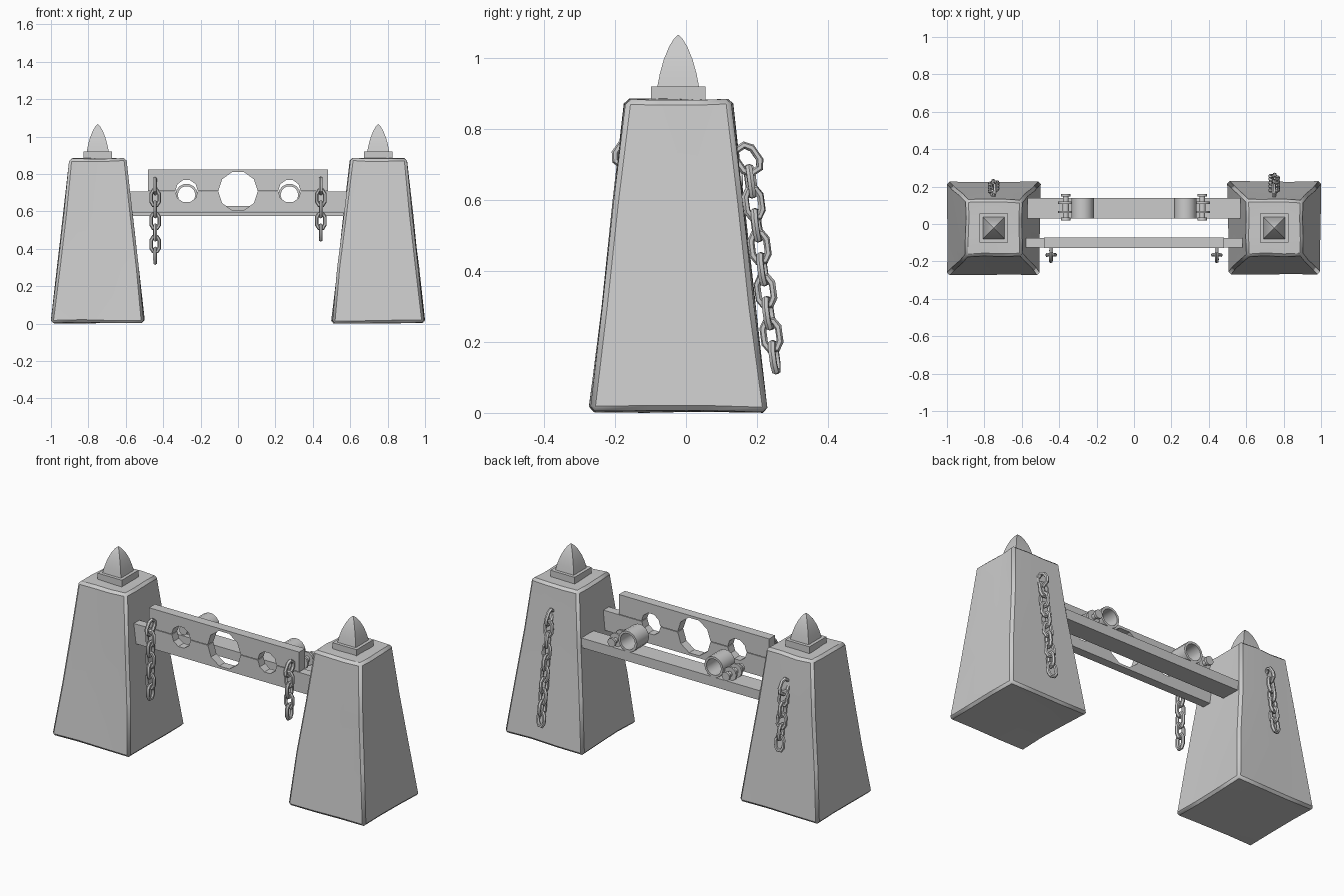
import bpy, bmesh, math, random
from mathutils import Vector, Matrix

if "Cube" in bpy.data.objects:
    bpy.data.objects.remove(bpy.data.objects["Cube"])

random.seed(4)
PY = -0.022  # pillar centre in y


def finish(name, bm, smooth=None):
    bmesh.ops.recalc_face_normals(bm, faces=bm.faces[:])
    me = bpy.data.meshes.new(name)
    bm.to_mesh(me)
    bm.free()
    ob = bpy.data.objects.new(name, me)
    bpy.context.collection.objects.link(ob)
    if smooth:
        bpy.ops.object.select_all(action='DESELECT')
        bpy.context.view_layer.objects.active = ob
        ob.select_set(True)
        bpy.ops.object.shade_smooth_by_angle(angle=math.radians(smooth))
    return ob


def bridge(bm, rings, closed=False):
    """Skin a list of vertex rings with quads."""
    n = len(rings[0])
    pairs = list(zip(rings, rings[1:])) + ([(rings[-1], rings[0])] if closed else [])
    for a, b in pairs:
        for i in range(n):
            j = (i + 1) % n
            bm.faces.new((a[i], a[j], b[j], b[i]))


def lathe_y(bm, profile, cx, cz, seg, closed=False):
    """Revolve (radius, y) points about an axis along y."""
    rings = [[bm.verts.new((cx + r * math.cos(2 * math.pi * i / seg), y,
                            cz + r * math.sin(2 * math.pi * i / seg)))
              for i in range(seg)] for r, y in profile]
    bridge(bm, rings, closed)
    if not closed:
        bm.faces.new(rings[0])
        bm.faces.new(rings[-1])


def square_stack(bm, cx, cy, levels):
    """Square cross-sections (half width, z) stacked upwards."""
    rings = [[bm.verts.new((cx + sx * h, cy + sy * h, z))
              for sx, sy in ((-1, -1), (1, -1), (1, 1), (-1, 1))] for h, z in levels]
    bridge(bm, rings)
    bm.faces.new(rings[0])
    bm.faces.new(rings[-1])


def board(name, x, z0, z1, y0, y1, holes=(), edge='top'):
    """Plank whose top or bottom edge has half-round cutouts (centre x, radius)."""
    pts = []
    for cx, r in holes:
        for i in range(6):
            a = math.pi - math.pi * i / 5
            dz = r * math.sin(a)
            pts.append((cx + r * math.cos(a), z1 - dz if edge == 'top' else z0 + dz))
    if edge == 'top':
        outline = [(x, z1), (x, z0), (-x, z0), (-x, z1)] + pts
    else:
        outline = [(x, z0), (x, z1), (-x, z1), (-x, z0)] + pts
    bm = bmesh.new()
    f = bm.faces.new([bm.verts.new((px, y0, pz)) for px, pz in outline])
    ext = bmesh.ops.extrude_face_region(bm, geom=[f])['geom']
    bmesh.ops.translate(bm, vec=(0, y1 - y0, 0),
                        verts=[v for v in ext if isinstance(v, bmesh.types.BMVert)])
    return finish(name, bm)


def add_link(bm, matrix, w=0.022, h=0.039, r=0.0105):
    """Eight-cornered chain link lying in its local yz plane."""
    path = [(w, h * .5), (w * .5, h), (-w * .5, h), (-w, h * .5),
            (-w, -h * .5), (-w * .5, -h), (w * .5, -h), (w, -h * .5)]
    rings = []
    for y, z in path:
        out = Vector((0, y / w, z / h)).normalized()
        rings.append([bm.verts.new(matrix @ (Vector((0, y, z))
                      + out * r * math.cos(k * math.pi / 3)
                      + Vector((r * math.sin(k * math.pi / 3), 0, 0))))
                      for k in range(6)])
    bridge(bm, rings, True)


def chain(name, x, y, z_top, count, slope, side, jitter):
    """Hanging chain: tilted hook link, then links alternating by 90 degrees."""
    bm = bmesh.new()
    lean = math.atan(slope)
    for i in range(count):
        z = z_top - 0.05 - 0.062 * i
        pos = Vector((x, y + side * slope * 0.062 * i, z))
        tilt = side * (0.6 if i == 0 else lean)
        twist = (i % 2) * math.pi / 2 + random.uniform(-jitter, jitter)
        m = (Matrix.Translation(pos) @ Matrix.Rotation(tilt, 4, 'X')
             @ Matrix.Rotation(twist, 4, 'Z'))
        add_link(bm, m, w=0.028 if i == 0 else 0.022)
    return finish(name, bm, 35)


for s, side in ((-1, "left"), (1, "right")):
    # Rough tapered stone pillar
    bm = bmesh.new()
    square_stack(bm, s * 0.75, PY, [(0.25, 0.004), (0.15, 0.884)])
    bmesh.ops.subdivide_edges(bm, edges=bm.edges[:], cuts=2, use_grid_fill=True)
    for v in bm.verts:
        v.co += Vector([random.uniform(-0.004, 0.004) for _ in range(3)])
    pillar = finish(side + "_pillar", bm, 35)
    bev = pillar.modifiers.new("worn_edges", 'BEVEL')
    bev.width = 0.014
    bev.segments = 1
    bev.limit_method = 'ANGLE'
    bev.angle_limit = math.radians(45)

    # Finial plinth and four-sided curved spike
    bm = bmesh.new()
    square_stack(bm, s * 0.75, PY, [(0.077, 0.86), (0.077, 0.92)])
    finish(side + "_finial_plinth", bm)
    bm = bmesh.new()
    square_stack(bm, s * 0.75, PY, [(0.059, 0.918), (0.052, 0.955), (0.041, 0.995),
                                    (0.026, 1.032), (0.012, 1.055), (0.001, 1.066)])
    finish(side + "_finial_spike", bm, 30)

    # Wrist cuff resting on the rear beam
    bm = bmesh.new()
    lathe_y(bm, [(0.06, 0.03), (0.06, 0.14), (0.047, 0.14), (0.047, 0.03)],
            s * 0.275, 0.688, 14, True)
    finish(side + "_cuff", bm, 40)

    # Hinge pin with end caps and two collars
    bm = bmesh.new()
    lathe_y(bm, [(0.025, 0.02), (0.025, 0.034), (0.015, 0.034), (0.015, 0.058),
                 (0.04, 0.058), (0.04, 0.07), (0.018, 0.07), (0.018, 0.108),
                 (0.04, 0.108), (0.04, 0.12), (0.015, 0.12), (0.015, 0.146),
                 (0.025, 0.146), (0.025, 0.16)], s * 0.365, 0.665, 10)
    finish(side + "_hinge_pin", bm, 40)

# Stocks boards and rear beam
cutouts = ((-0.275, 0.06), (0, 0.105), (0.275, 0.06))
board("lower_board", 0.58, 0.592, 0.706, -0.125, -0.075, cutouts, 'top')
board("upper_board", 0.48, 0.71, 0.824, -0.127, -0.073, cutouts, 'bottom')
board("rear_beam", 0.57, 0.575, 0.63, 0.03, 0.14)

# Chains on the boards and on the backs of the pillars
chain("front_left_chain", -0.443, -0.165, 0.785, 7, 0.0, -1, 0.06)
chain("front_right_chain", 0.443, -0.165, 0.785, 5, 0.0, -1, 0.06)
chain("back_right_chain", 0.75, 0.174, 0.765, 10, 0.135, 1, 0.3)
chain("back_left_chain", -0.75, 0.174, 0.765, 6, 0.135, 1, 0.3)
